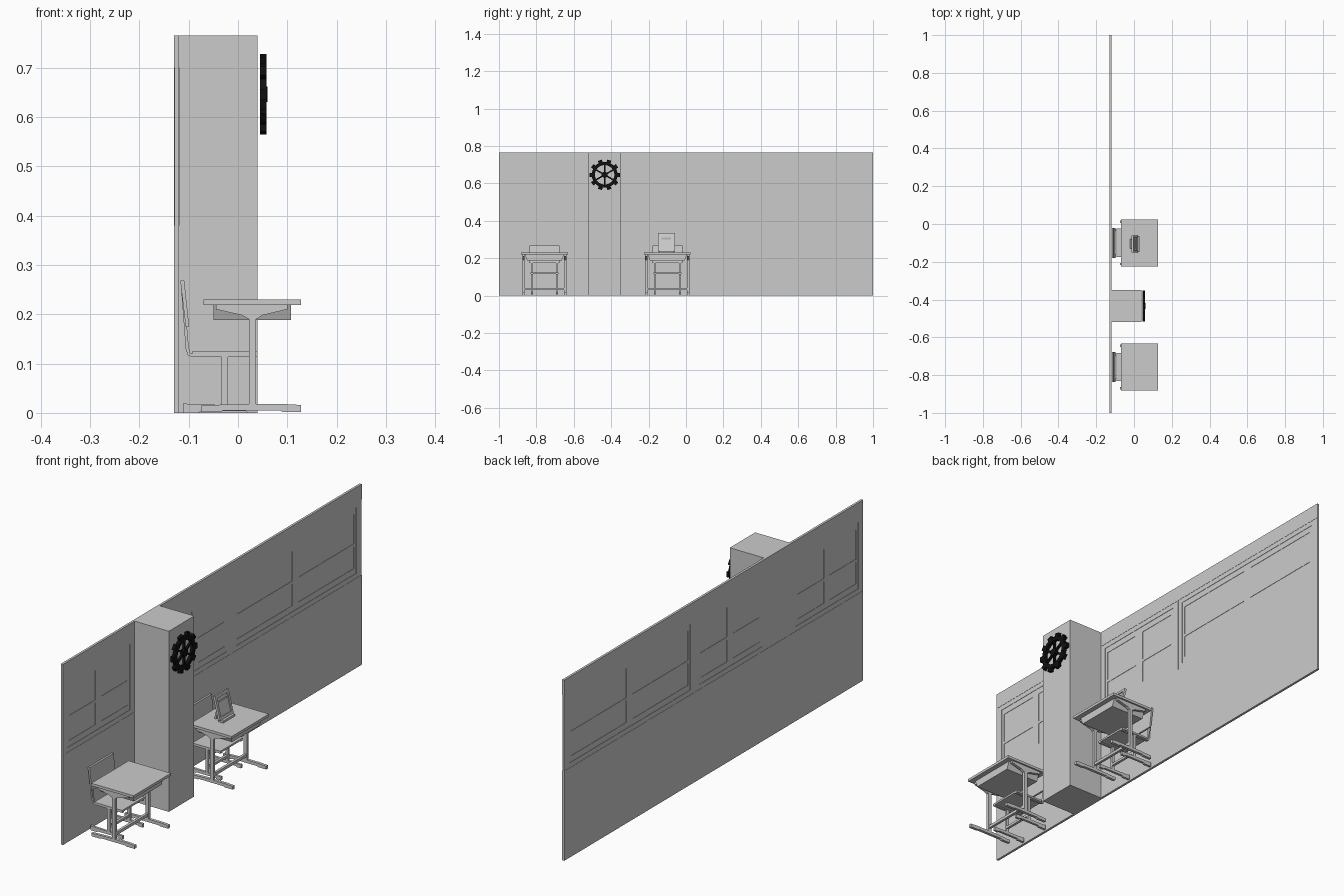
import bpy, bmesh
from math import cos, sin, pi, radians
from mathutils import Matrix, Vector

old = bpy.data.objects.get("Cube")
if old:
    bpy.data.objects.remove(old, do_unlink=True)


def material(name, rgb):
    m = bpy.data.materials.new(name)
    m.use_nodes = True
    m.diffuse_color = (*rgb, 1)
    m.node_tree.nodes["Principled BSDF"].inputs["Base Color"].default_value = (*rgb, 1)
    return m


GREY = material("plain grey", (0.6, 0.6, 0.6))
BLACK = material("matt black", (0.005, 0.005, 0.005))


def finish(name, bm, mat=GREY):
    bmesh.ops.recalc_face_normals(bm, faces=bm.faces)
    me = bpy.data.meshes.new(name)
    bm.to_mesh(me)
    bm.free()
    me.materials.append(mat)
    ob = bpy.data.objects.new(name, me)
    bpy.context.collection.objects.link(ob)
    return ob


def add_box(bm, x, y, z, matrix=None):
    size = Vector((x[1] - x[0], y[1] - y[0], z[1] - z[0]))
    mid = Vector((sum(x), sum(y), sum(z))) / 2
    mat = Matrix.Translation(mid) @ Matrix.Diagonal((*size, 1))
    return bmesh.ops.create_cube(bm, size=1, matrix=(matrix or Matrix()) @ mat)["verts"]


def box(name, x, y, z, mat=GREY):
    bm = bmesh.new()
    add_box(bm, x, y, z)
    return finish(name, bm, mat)


def profile(name, points, y0, y1):
    """Extrude an (x, z) outline from y0 to y1."""
    bm = bmesh.new()
    face = bm.faces.new([bm.verts.new((x, y0, z)) for x, z in points])
    new = bmesh.ops.extrude_face_region(bm, geom=[face])["geom"]
    bmesh.ops.translate(bm, vec=(0, y1 - y0, 0),
                        verts=[v for v in new if isinstance(v, bmesh.types.BMVert)])
    return finish(name, bm)


# Wall built round the window openings
WALL = (-0.13, -0.12)
windows = [(-0.97, -0.55), (-0.325, 0.10), (0.155, 0.965)]
LOW, HIGH = 0.40, 0.68
box("wall_base", WALL, (-1, 1), (0, 0.38))
box("wall_header", WALL, (-1, 1), (0.70, 0.765))
BAND = (-0.129, -0.121)
box("window_sill", BAND, (-1, 1), (0.38, LOW))
box("window_lintel", BAND, (-1, 1), (HIGH, 0.70))
ends = [-1] + [v for w in windows for v in w] + [1]
for i in range(0, len(ends), 2):
    box("window_pier", BAND, (ends[i], ends[i + 1]), (LOW, HIGH))
box("window_joint", WALL, (0.126, 0.132), (0.38, 0.70))

# Four-pane windows
for a, b in windows:
    mid = (a + b) / 2
    bm = bmesh.new()
    sash = (-0.1275, -0.1225)
    for y in ((a, a + 0.014), (mid - 0.02, mid + 0.02), (b - 0.014, b)):
        add_box(bm, sash, y, (LOW, HIGH))
    for z in ((LOW, LOW + 0.025), (0.518, 0.53), (HIGH - 0.025, HIGH)):
        for y in ((a + 0.014, mid - 0.02), (mid + 0.02, b - 0.014)):
            add_box(bm, sash, y, z)
    finish("window_sash", bm)
    box("window_panes", (-0.126, -0.124), (a, b), (LOW, HIGH))

# Pillar
box("pillar", (-0.12, 0.04), (-0.52, -0.35), (0, 0.765))

# Toothed wheel on the pillar
bm = bmesh.new()
N = 40
rings = []
for x in (0.045, 0.058):
    for r in (0.052, 0.069):
        rings.append([bm.verts.new((x, r * cos(2 * pi * i / N), r * sin(2 * pi * i / N)))
                      for i in range(N)])
for p, q in ((0, 1), (1, 3), (3, 2), (2, 0)):
    for i in range(N):
        j = (i + 1) % N
        bm.faces.new((rings[p][i], rings[p][j], rings[q][j], rings[q][i]))
for i in range(10):
    turn = Matrix.Rotation(2 * pi * (i + 0.5) / 10, 4, "X")
    add_box(bm, (0.045, 0.058), (-0.011, 0.011), (0.066, 0.082), turn)
for i in range(6):
    turn = Matrix.Rotation(2 * pi * i / 6, 4, "X")
    add_box(bm, (0.047, 0.056), (-0.004, 0.004), (0.005, 0.056), turn)
bmesh.ops.create_cone(bm, cap_ends=True, segments=20, radius1=0.016, radius2=0.016, depth=0.015,
                      matrix=Matrix.Translation((0.0525, 0, 0)) @ Matrix.Rotation(pi / 2, 4, "Y"))
wheel = finish("toothed_wheel", bm, BLACK)
wheel.location = (0, -0.435, 0.646)


def desk(c):
    box("desk_top", (-0.07, 0.128), (c - 0.125, c + 0.125), (0.219, 0.23))
    # Tray narrowing downwards
    bm = bmesh.new()
    verts = add_box(bm, (-0.05, 0.107), (-0.105, 0.105), (0.188, 0.219))
    for v in verts:
        if v.co.z < 0.2:
            v.co.y *= 0.88
    finish("desk_tray", bm).location.y = c
    for s in (-1, 1):
        y0, y1 = sorted((c + s * 0.106, c + s * 0.118))
        profile("desk_leg", [(0.022, 0.012), (0.037, 0.012), (0.037, 0.19), (0.05, 0.198),
                             (0.1, 0.21), (0.1, 0.219), (-0.045, 0.219), (-0.045, 0.21),
                             (0.008, 0.198), (0.022, 0.19)], y0, y1)
        profile("desk_foot", [(-0.075, 0.002), (-0.035, 0.002), (-0.03, 0.005), (0.085, 0.005),
                              (0.09, 0.002), (0.128, 0.002), (0.128, 0.016), (0.09, 0.018),
                              (0.0, 0.018), (-0.075, 0.015)], y0, y1)
    box("desk_crossbar", (0.024, 0.035), (c - 0.108, c + 0.108), (0.03, 0.042))


def chair(c):
    box("chair_seat", (-0.092, 0.04), (c - 0.075, c + 0.075), (0.117, 0.125))
    profile("chair_back", [(-0.117, 0.268), (-0.109, 0.268), (-0.099, 0.175), (-0.106, 0.175)],
            c - 0.08, c + 0.08)
    for s in (-1, 1):
        y0, y1 = sorted((c + s * 0.062, c + s * 0.072))
        profile("chair_frame", [(-0.116, 0.262), (-0.106, 0.13), (-0.102, 0.117), (-0.092, 0.113),
                                (0.04, 0.113), (0.04, 0.119), (-0.09, 0.119), (-0.097, 0.122),
                                (-0.1, 0.135), (-0.111, 0.262)], y0, y1)
        box("chair_leg", (-0.033, -0.02), (y0, y1), (0.012, 0.115))
        profile("chair_foot", [(-0.112, 0), (-0.08, 0), (-0.075, 0.004), (0.015, 0.004),
                               (0.02, 0), (0.04, 0), (0.04, 0.015), (-0.075, 0.017),
                               (-0.112, 0.019)], y0, y1)
    box("chair_crossbar", (-0.032, -0.021), (c - 0.064, c + 0.064), (0.03, 0.04))


for centre in (-0.757, -0.10):
    desk(centre)
    chair(centre)

# Framed picture leaning on a stand on the second desk
bm = bmesh.new()
lean = Matrix.Translation((0.018, -0.105, 0.238)) @ Matrix.Rotation(radians(-14), 4, "Y")
add_box(bm, (-0.004, 0.0), (-0.036, 0.036), (0.01, 0.09), lean)
for y in ((-0.045, -0.034), (0.034, 0.045)):
    add_box(bm, (-0.006, 0.004), y, (0.0, 0.1), lean)
for z in ((0.0, 0.012), (0.088, 0.1)):
    add_box(bm, (-0.006, 0.004), (-0.034, 0.034), z, lean)
finish("picture_frame", bm)
box("picture_ledge", (0.01, 0.032), (-0.145, -0.065), (0.23, 0.239))
profile("picture_prop", [(-0.02, 0.23), (-0.012, 0.23), (0.004, 0.31), (-0.002, 0.31)],
        -0.13, -0.08)
